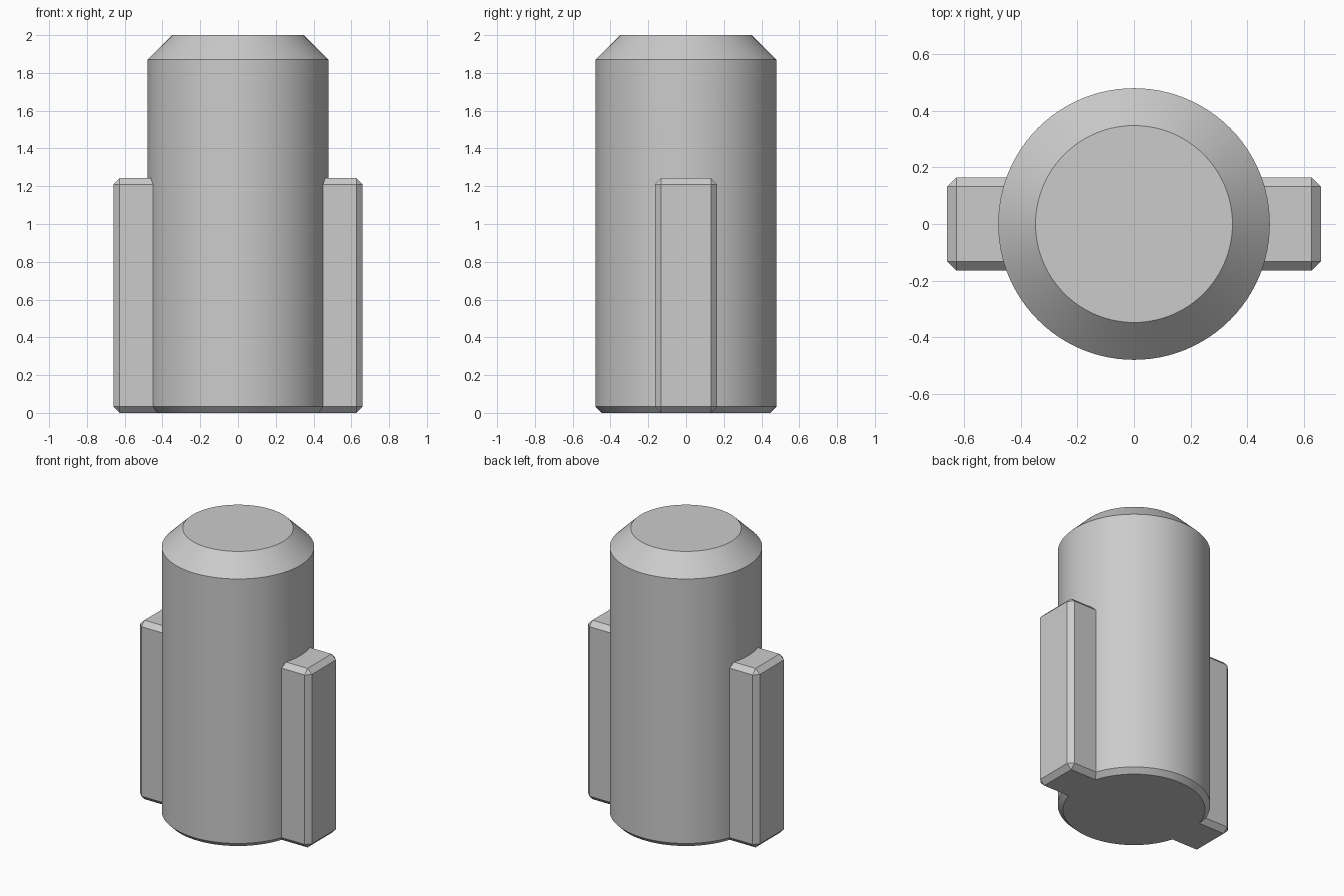
import bpy, bmesh, math

if "Cube" in bpy.data.objects:
    bpy.data.objects.remove(bpy.data.objects["Cube"])

grey = bpy.data.materials.new("plain_grey")
grey.diffuse_color = (0.6, 0.6, 0.6, 1)
grey.use_nodes = True
grey.node_tree.nodes["Principled BSDF"].inputs["Base Color"].default_value = grey.diffuse_color


def make_object(name, bm):
    bmesh.ops.recalc_face_normals(bm, faces=bm.faces)
    mesh = bpy.data.meshes.new(name)
    bm.to_mesh(mesh)
    bm.free()
    mesh.materials.append(grey)
    obj = bpy.data.objects.new(name, mesh)
    bpy.context.collection.objects.link(obj)
    return obj


# Round pin: lathed outline with a small lower and a large upper chamfer
SIDES = 96
outline = [(0.447, 0), (0.48, 0.033), (0.48, 1.87), (0.348, 2.0)]
bm = bmesh.new()
rings = [[bm.verts.new((r * math.cos(2 * math.pi * i / SIDES),
                        r * math.sin(2 * math.pi * i / SIDES), z))
          for i in range(SIDES)] for r, z in outline]
for low, high in zip(rings, rings[1:]):
    for i in range(SIDES):
        j = (i + 1) % SIDES
        bm.faces.new((low[i], low[j], high[j], high[i]))
bm.faces.new(rings[0][::-1])
bm.faces.new(rings[-1])
pin = make_object("keyed_pin", bm)

# Chamfered cross bar forming the two side keys
bm = bmesh.new()
bmesh.ops.create_cube(bm, size=1)
for v in bm.verts:
    v.co = (v.co.x * 1.32, v.co.y * 0.33, (v.co.z + 0.5) * 1.243)
bmesh.ops.bevel(bm, geom=bm.edges[:], offset=0.033, offset_type='OFFSET',
                segments=1, affect='EDGES')
bar = make_object("side_keys", bm)

# Merge the keys into the pin
union = pin.modifiers.new("merge_keys", 'BOOLEAN')
union.operation = 'UNION'
union.solver = 'EXACT'
union.object = bar
bpy.context.view_layer.objects.active = pin
pin.select_set(True)
bpy.ops.object.modifier_apply(modifier=union.name)
bpy.data.objects.remove(bar)
bpy.ops.object.shade_smooth_by_angle(angle=math.radians(30))
